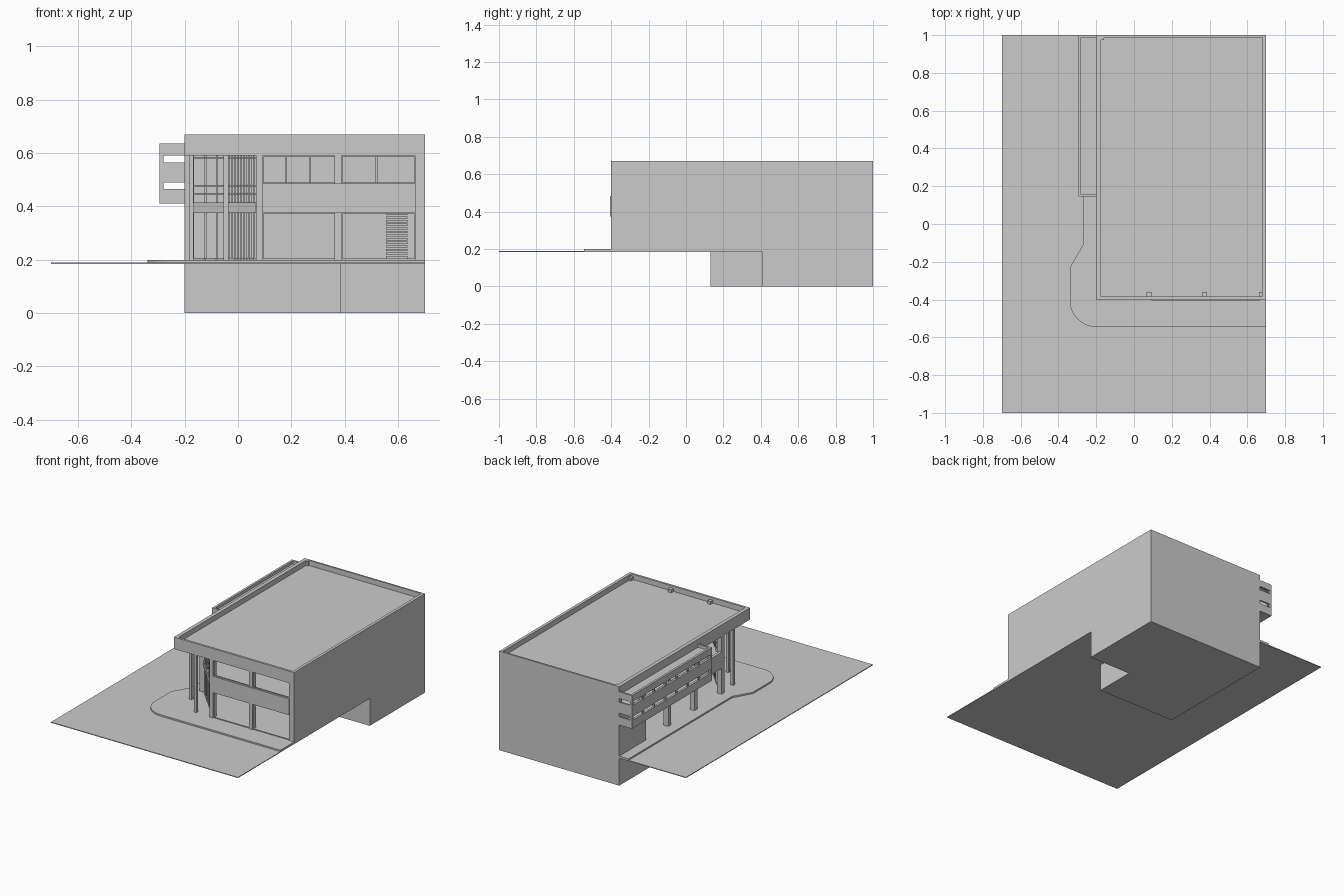
import bpy, bmesh, math
from mathutils import Vector

if "Cube" in bpy.data.objects:
    bpy.data.objects.remove(bpy.data.objects["Cube"])


def make(name, bm):
    bmesh.ops.recalc_face_normals(bm, faces=bm.faces)
    me = bpy.data.meshes.new(name)
    bm.to_mesh(me)
    bm.free()
    ob = bpy.data.objects.new(name, me)
    bpy.context.collection.objects.link(ob)
    return ob


def prism(name, pts, z0, z1):
    """Extrude a plan outline between two heights."""
    bm = bmesh.new()
    f = bm.faces.new([bm.verts.new((x, y, z0)) for x, y in pts])
    r = bmesh.ops.extrude_face_region(bm, geom=[f])
    for v in r["geom"]:
        if isinstance(v, bmesh.types.BMVert):
            v.co.z = z1
    return make(name, bm)


def box(name, x0, x1, y0, y1, z0, z1):
    return prism(name, [(x0, y0), (x1, y0), (x1, y1), (x0, y1)], z0, z1)


L, R, F, B = -0.2, 0.7, -0.4, 1.0      # building limits
G, F1, TOP = 0.185, 0.20, 0.67         # ground, ground floor, parapet top
BAND0, BAND1, HEAD = 0.375, 0.485, 0.59

# ground sheet and raised pavement with rounded corner
box("ground_sheet", -0.7, 0.7, -1, 1, G, 0.19)
arc = [(-0.2 + 0.14 * math.cos(a), -0.405 + 0.14 * math.sin(a))
       for a in [math.radians(270 - 9 * i) for i in range(11)]]
prism("pavement", [(R, -0.545)] + arc +
      [(-0.34, -0.23), (-0.27, -0.11), (-0.27, B), (L, B), (L, F), (R, F)], 0.19, F1)

# basement with a notch at the right front
prism("basement", [(L, 0.13), (0.385, 0.13), (0.385, 0.41), (R, 0.41), (R, B), (L, B)], 0, G)

# floors: the upper one is cut back diagonally over the entrance
box("ground_floor", L, R, F, B, G, F1)
prism("upper_floor", [(0.07, -0.385), (0.69, -0.385), (0.69, 0.995),
                      (-0.185, 0.995), (-0.185, -0.11)], BAND0, 0.415)
box("roof_slab", L + 0.01, R - 0.01, F + 0.01, B - 0.005, HEAD, 0.635)

# solid side and back walls
box("right_wall", R - 0.02, R, F, B, G, TOP)
box("back_wall", L, R, B - 0.012, B, G, TOP)

# roof fascia and parapet
box("front_fascia", L, R, F, F + 0.015, HEAD, TOP)
box("left_fascia", L, L + 0.025, F, B, HEAD, TOP)

# storey band between the window rows
box("front_band", 0.07, R, F, F + 0.02, BAND0, BAND1)
box("front_band_panel", 0.092, 0.665, F - 0.006, F, BAND0, BAND1)
box("left_band", L, L + 0.02, -0.125, B, BAND0, BAND1)

# front and left facade pillars, running up to the parapet
for i, x in enumerate((0.08, 0.375, 0.675)):
    box(f"front_pillar_{i}", x - 0.0125, x + 0.0125, F, F + 0.04, F1, 0.655)
for i, y in enumerate((-0.11, 0.18, 0.46, 0.73, 0.985)):
    box(f"left_pillar_{i}", L, L + 0.035, y - 0.015, y + 0.015, F1, HEAD)
box("back_left_pillar_top", L + 0.01, L + 0.04, 0.975, B, HEAD, TOP)
box("left_back_infill", L, L + 0.015, 0.73, B, F1, BAND0)

# window frames in the front openings
for i, (x0, x1) in enumerate(((0.0925, 0.3675), (0.3875, 0.665))):
    for j, (z0, z1) in enumerate(((F1, BAND0), (BAND1, HEAD))):
        y0, y1, t = F + 0.006, F + 0.012, 0.004
        box(f"window_sill_{i}{j}", x0, x1, y0, y1, z0, z0 + t)
        box(f"window_head_{i}{j}", x0, x1, y0, y1, z1 - t, z1)
        for k, x in enumerate((x0, x1 - t)):
            box(f"window_jamb_{i}{j}{k}", x, x + t, y0, y1, z0, z1)

# entrance corner: slim free-standing columns
for i, (x, y) in enumerate(((-0.175, -0.25), (-0.045, -0.385))):
    box(f"entrance_column_{i}", x - 0.009, x + 0.009, y - 0.009, y + 0.009, F1, HEAD)

# entrance screen: upright bars and rails along the diagonal
a, b = Vector((0.07, -0.37)), Vector((-0.17, -0.12))
n = Vector((b.y - a.y, a.x - b.x)).normalized() * 0.003
for i in range(10):
    p = a.lerp(b, i * 0.048)
    box(f"screen_bar_{i}", p.x - 0.003, p.x + 0.003, p.y - 0.003, p.y + 0.003, F1, HEAD)
for i, t in enumerate((0.62, 0.8)):
    p = a.lerp(b, t)
    box(f"door_post_{i}", p.x - 0.004, p.x + 0.004, p.y - 0.004, p.y + 0.004, F1, HEAD)
for i, z in enumerate((F1, 0.445, 0.475, 0.58)):
    prism(f"screen_rail_{i}", [a + n, b + n, b - n, a - n], z, z + 0.006)

# projecting gallery box on the left: bands, corner posts and slot posts
GX, GY = -0.295, 0.145
for i, (z0, z1) in enumerate(((0.41, 0.465), (0.49, 0.565), (0.59, 0.635))):
    box(f"gallery_side_band_{i}", GX, GX + 0.015, GY, B, z0, z1)
    box(f"gallery_front_band_{i}", GX, L, GY, GY + 0.012, z0, z1)
    box(f"gallery_back_band_{i}", GX, L, B - 0.012, B, z0, z1)
box("gallery_floor", GX, L, GY, B, 0.41, 0.42)
box("gallery_roof", GX + 0.01, L + 0.01, GY + 0.01, B - 0.01, 0.595, 0.615)
for i in range(8):
    y = GY + i * (B - GY - 0.015) / 7
    box(f"gallery_post_{i}", GX + (0.004 if 0 < i < 7 else 0), GX + 0.015,
        y, y + 0.015, 0.42, 0.6)

# interior stair seen through the right window
for i in range(13):
    z = F1 + 0.0135 * (i + 1)
    box(f"stair_step_{i}", 0.555, 0.635, 0.1 + 0.025 * i, 0.13 + 0.025 * i, z - 0.008, z)

# interior partitions on the upper storey
for i, x in enumerate((0.18, 0.27, 0.52)):
    box(f"partition_{i}", x - 0.004, x + 0.004, 0.3, B - 0.012, 0.415, HEAD)
